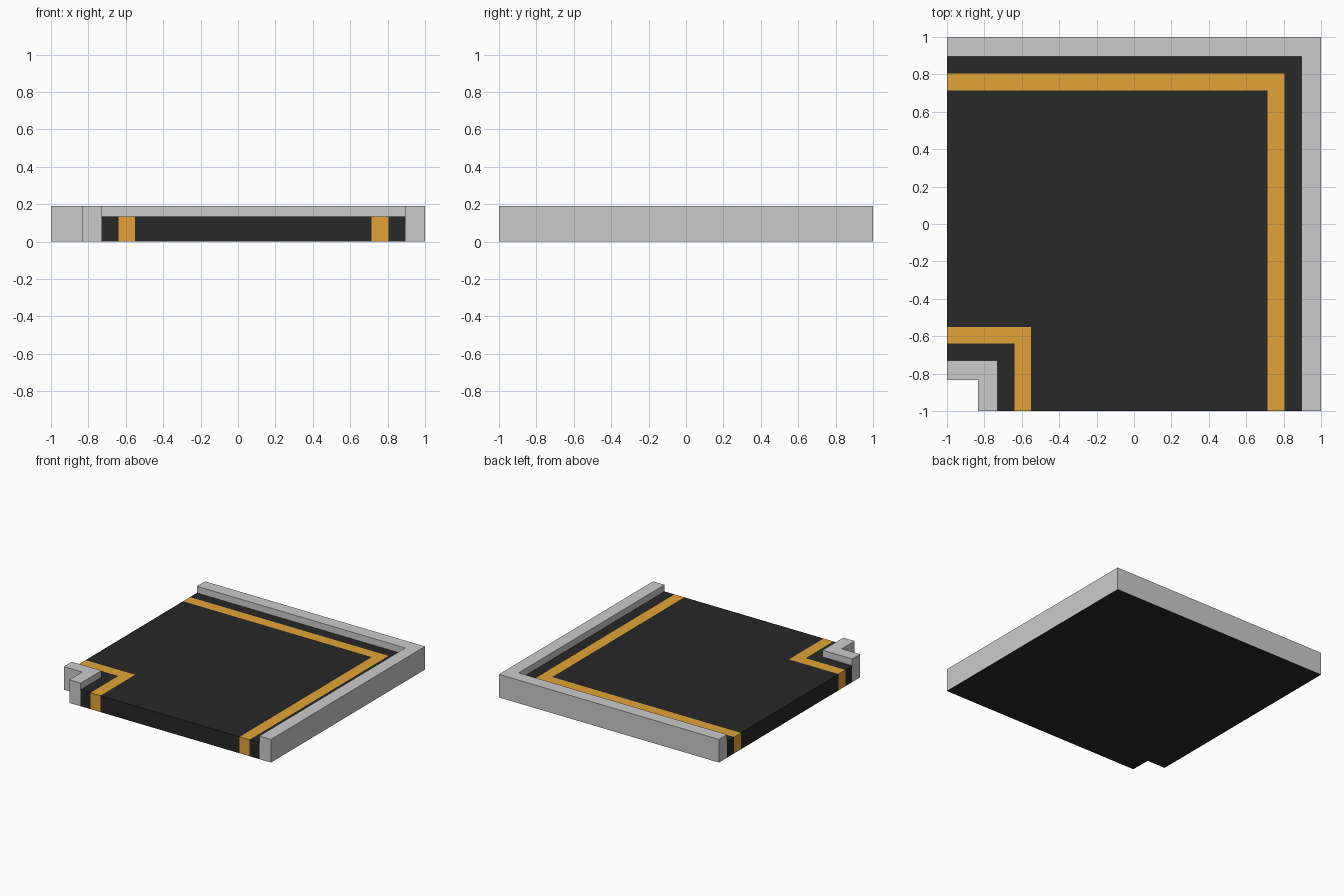
import bpy
import bmesh

if "Cube" in bpy.data.objects:
    bpy.data.objects.remove(bpy.data.objects["Cube"])


def material(name, rgb):
    m = bpy.data.materials.new(name)
    m.diffuse_color = (*rgb, 1)
    m.use_nodes = True
    m.node_tree.nodes["Principled BSDF"].inputs["Base Color"].default_value = m.diffuse_color
    return m


ASPHALT = material("asphalt", (0.021, 0.021, 0.021))
PAINT = material("yellow_paint", (0.76, 0.37, 0.037))


def band(name, a, b, height, mat=None):
    """L-shaped band between corner lines a and b; height 0 gives a flat underside."""
    bm = bmesh.new()
    outline = [(-1, a), (a, a), (a, -1), (b, -1), (b, b), (-1, b)]
    low = [bm.verts.new((x, y, 0)) for x, y in outline]
    if height:
        high = [bm.verts.new((x, y, height)) for x, y in outline]
        bm.faces.new(high)
        for i in range(6):
            j = (i + 1) % 6
            bm.faces.new((low[i], low[j], high[j], high[i]))
    else:
        bm.faces.new(low[::-1])
    mesh = bpy.data.meshes.new(name)
    bm.to_mesh(mesh)
    bm.free()
    if mat:
        mesh.materials.append(mat)
    bpy.context.collection.objects.link(bpy.data.objects.new(name, mesh))


ROAD, KERB = 0.135, 0.19
INSIDE = -0.833

# Kerbs at the inside and outside of the bend
band("inner_kerb", INSIDE, -0.73, KERB)
band("outer_kerb", 0.895, 1.0, KERB)

# Road surface with its two painted lines, all flush
band("inner_road_edge", -0.73, -0.64, ROAD, ASPHALT)
band("inner_line", -0.64, -0.55, ROAD, PAINT)
band("road", -0.55, 0.715, ROAD, ASPHALT)
band("outer_line", 0.715, 0.805, ROAD, PAINT)
band("outer_road_edge", 0.805, 0.895, ROAD, ASPHALT)

# One dark underside closes the whole tile
band("underside", INSIDE, 1.0, 0, ASPHALT)
